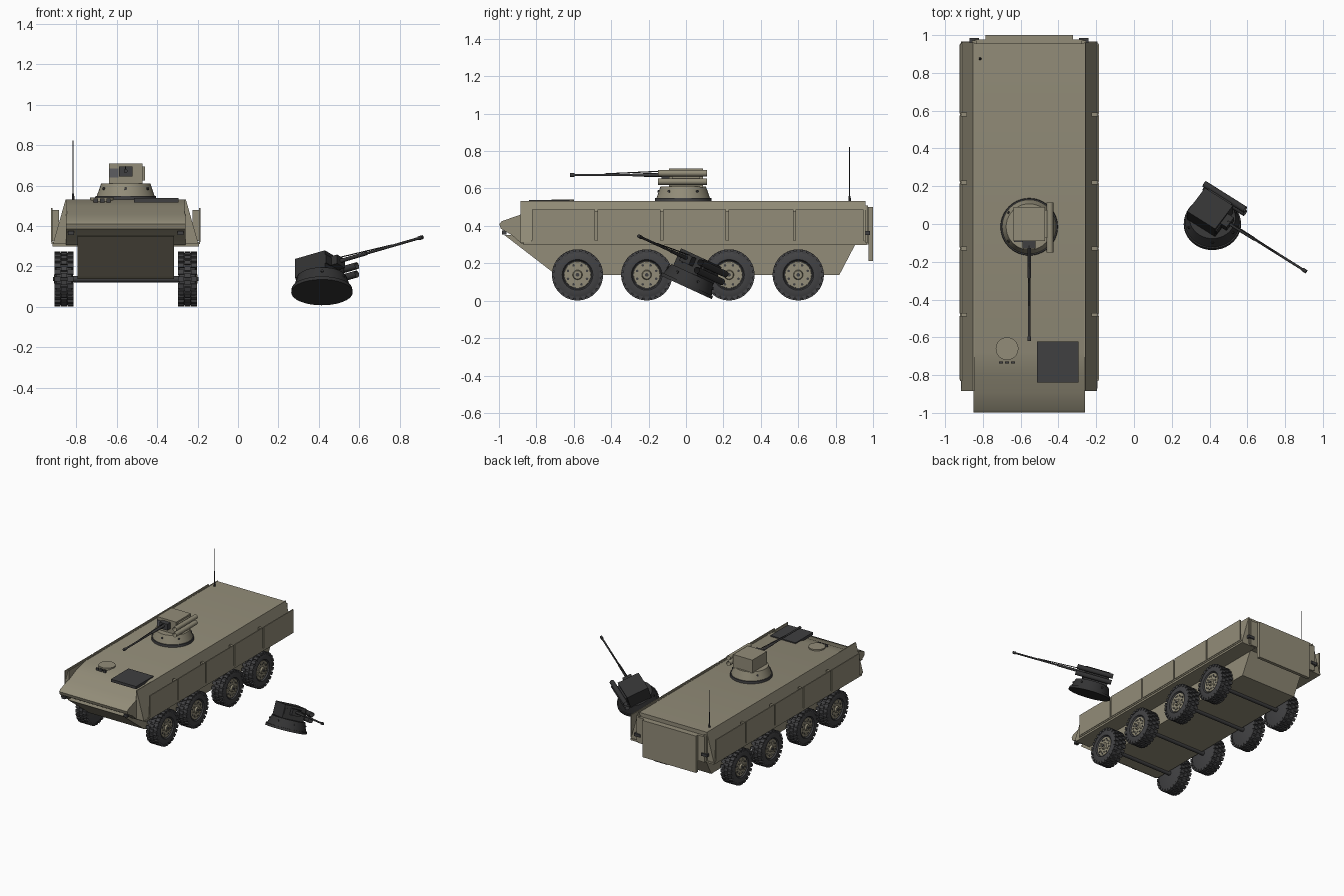
import bpy, bmesh, math
from mathutils import Matrix, Vector

if "Cube" in bpy.data.objects:
    bpy.data.objects.remove(bpy.data.objects["Cube"])


def mat(name, rgb):
    m = bpy.data.materials.new(name)
    m.diffuse_color = (*rgb, 1)
    m.use_nodes = True
    m.node_tree.nodes["Principled BSDF"].inputs["Base Color"].default_value = m.diffuse_color
    return m


TAN = mat("olive tan paint", (0.29, 0.265, 0.19))
DARK = mat("dark grey metal", (0.05, 0.05, 0.052))
TYRE = mat("tyre rubber", (0.055, 0.055, 0.058))
BURNT = mat("charred metal", (0.033, 0.033, 0.034))
LENS = mat("sensor grey", (0.11, 0.11, 0.12))
CX = -0.555                       # vehicle centre line
CAR = Matrix.Translation((CX, 0, 0))


def finish(name, bm, m, frame=CAR, smooth=False):
    bmesh.ops.recalc_face_normals(bm, faces=bm.faces)
    bm.transform(frame)
    me = bpy.data.meshes.new(name)
    bm.to_mesh(me)
    bm.free()
    me.materials.append(m)
    ob = bpy.data.objects.new(name, me)
    bpy.context.collection.objects.link(ob)
    if smooth:
        bpy.context.view_layer.objects.active = ob
        bpy.ops.object.select_all(action='DESELECT')
        ob.select_set(True)
        bpy.ops.object.shade_smooth_by_angle(angle=math.radians(35))
    return ob


def add_box(bm, lo, hi, rot=None):
    lo, hi = Vector(lo), Vector(hi)
    t = Matrix.Translation((lo + hi) / 2) @ Matrix.Diagonal((*(hi - lo), 1))
    bmesh.ops.create_cube(bm, size=1, matrix=(rot @ t) if rot else t)


def box(name, lo, hi, m, frame=CAR):
    bm = bmesh.new()
    add_box(bm, lo, hi)
    return finish(name, bm, m, frame)


def add_rod(bm, a, b, r1, r2=None, seg=16, caps=True):
    a, b = Vector(a), Vector(b)
    d = b - a
    t = Matrix.Translation((a + b) / 2) @ d.to_track_quat('Z', 'Y').to_matrix().to_4x4()
    bmesh.ops.create_cone(bm, cap_ends=caps, segments=seg, radius1=r1,
                          radius2=r1 if r2 is None else r2, depth=d.length, matrix=t)


def rod(name, a, b, m, r1, r2=None, seg=16, frame=CAR, caps=True):
    bm = bmesh.new()
    add_rod(bm, a, b, r1, r2, seg, caps)
    return finish(name, bm, m, frame, True)


def prism(name, pts, axis, lo, hi, m, smooth=False):
    """Extrude a 2D profile along x (pts are y,z) or y (pts are x,z)."""
    bm = bmesh.new()
    vec = (lambda p, t: (t, p[0], p[1])) if axis == 'x' else (lambda p, t: (p[0], t, p[1]))
    f = bm.faces.new([bm.verts.new(vec(p, lo)) for p in pts])
    ex = bmesh.ops.extrude_face_region(bm, geom=[f])
    d = Vector(vec((0, 0), hi - lo))
    bmesh.ops.translate(bm, verts=[v for v in ex['geom'] if isinstance(v, bmesh.types.BMVert)], vec=d)
    return finish(name, bm, m, CAR, smooth)


# Hull: upper body with sloping nose, narrower belly
prism("upper_hull", [(-0.68, 0.53), (-0.80, 0.50), (-0.89, 0.458), (-0.985, 0.425), (-0.998, 0.41),
                     (-0.99, 0.385), (-0.93, 0.35), (-0.88, 0.305), (0.955, 0.305), (0.955, 0.53)],
      'x', -0.295, 0.295, TAN, True)
prism("lower_hull", [(-0.97, 0.35), (-0.71, 0.15), (-0.68, 0.138), (0.82, 0.138), (0.91, 0.31), (-0.80, 0.36)],
      'x', -0.238, 0.238, TAN)

for s, side in ((-1, "left"), (1, "right")):
    # Flared side sponson, lower ledge and applique panels
    prism(side + "_sponson", [(s * 0.29, 0.532), (s * 0.297, 0.532), (s * 0.36, 0.31), (s * 0.29, 0.31)],
          'y', -0.885, 0.96, TAN)
    box(side + "_ledge", (s * 0.30 - 0.062, -0.87, 0.298), (s * 0.30 + 0.062, 0.965, 0.312), TAN)
    cuts = [-0.83, -0.48, -0.13, 0.22, 0.58, 0.955]
    bm = bmesh.new()
    for a, b in zip(cuts, cuts[1:]):
        add_box(bm, (s * 0.366 - 0.004, a + 0.006, 0.322), (s * 0.366 + 0.004, b - 0.006, 0.488))
    finish(side + "_armour_panels", bm, TAN)
    bm = bmesh.new()
    for c in cuts[1:-1]:
        add_box(bm, (s * 0.345 - 0.016, c - 0.01, 0.325), (s * 0.345 + 0.016, c + 0.01, 0.48))
    add_box(bm, (s * 0.35 - 0.016, -0.83, 0.312), (s * 0.35 + 0.016, 0.955, 0.322))
    finish(side + "_panel_brackets", bm, TAN)
    # Lamps
    box(side + "_front_lamp", (s * 0.27 - 0.015, -0.985, 0.355), (s * 0.27 + 0.015, -0.96, 0.375), DARK)
    box(side + "_tail_lamp", (s * 0.29 - 0.025, 0.95, 0.35), (s * 0.29 + 0.025, 0.985, 0.372), DARK)
    box(side + "_rear_flange", (s * 0.29 - 0.012, 0.95, 0.31), (s * 0.29 + 0.012, 0.972, 0.51), TAN)

# Rear ramp
box("rear_ramp", (-0.232, 0.975, 0.212), (0.232, 1.0, 0.50), TAN)
box("ramp_frame", (-0.29, 0.95, 0.30), (0.29, 0.976, 0.50), TAN)

# Roof fittings
box("engine_grille", (0.042, -0.84, 0.517), (0.26, -0.622, 0.538), DARK)
rod("driver_hatch", (-0.117, -0.66, 0.50), (-0.117, -0.66, 0.54), TAN, 0.06, seg=32)
bm = bmesh.new()
for i in (-1, 0, 1):
    add_box(bm, (-0.117 + i * 0.032 - 0.011, -0.738, 0.505), (-0.117 + i * 0.032 + 0.011, -0.728, 0.535))
finish("periscopes", bm, DARK)
rod("antenna_base", (-0.26, 0.875, 0.52), (-0.26, 0.875, 0.56), DARK, 0.008, 0.005, 10)
rod("antenna", (-0.26, 0.875, 0.55), (-0.26, 0.875, 0.822), DARK, 0.003, 0.0025, 8)

# Wheels: lathed tyre, tread lugs, outer hub with bolts
ZC = 0.138
for i, y in enumerate((-0.58, -0.21, 0.23, 0.60)):
    rod(f"axle_{i}", (-0.29, y, ZC), (0.29, y, ZC), DARK, 0.016, seg=12)
    for s in (-1, 1):
        F = CAR @ Matrix.Translation((s * 0.305, y, ZC)) @ Matrix.Diagonal((s, 1, 1, 1))
        tag = f"{'left' if s < 0 else 'right'}_{i}"
        bm = bmesh.new()
        prof = [(-0.044, 0.0), (-0.044, 0.115), (-0.038, 0.128), (0.038, 0.128),
                (0.046, 0.115), (0.046, 0.082), (0.036, 0.076), (0.03, 0.0)]
        vs = [bm.verts.new((x, 0, r)) for x, r in prof]
        es = [bm.edges.new(e) for e in zip(vs, vs[1:])]
        bmesh.ops.spin(bm, geom=vs + es, axis=(1, 0, 0), cent=(0, 0, 0), angle=math.tau, steps=40,
                       use_merge=True)
        bmesh.ops.remove_doubles(bm, verts=bm.verts, dist=1e-5)
        finish("tyre_" + tag, bm, TYRE, F, True)
        bm = bmesh.new()
        for k in range(24):
            for j, (x0, x1) in enumerate(((-0.047, -0.017), (-0.014, 0.014), (0.017, 0.047))):
                R = Matrix.Rotation(math.tau * (k + 0.5 * (j % 2)) / 24, 4, 'X')
                add_box(bm, (x0, -0.0115, 0.116), (x1, 0.0115, 0.1365), R)
        finish("tread_" + tag, bm, TYRE, F)
        bm = bmesh.new()
        add_rod(bm, (0.028, 0, 0), (0.038, 0, 0), 0.075, 0.07, 32)
        add_rod(bm, (0.036, 0, 0), (0.05, 0, 0), 0.027, 0.022, 20)
        for k in range(8):
            a = math.tau * k / 8
            c, d = 0.048 * math.cos(a), 0.048 * math.sin(a)
            add_rod(bm, (0.036, c, d), (0.044, c, d), 0.006, seg=6)
        finish("hub_" + tag, bm, TAN, F, True)
        rod("hub_cap_" + tag, (0.048, 0, 0), (0.054, 0, 0), DARK, 0.01, seg=12, frame=F)
        bm = bmesh.new()
        for k in range(8):
            a = math.tau * (k + 0.5) / 8
            c, d = 0.055 * math.cos(a), 0.055 * math.sin(a)
            add_rod(bm, (0.036, c, d), (0.040, c, d), 0.007, seg=8)
        finish("hub_holes_" + tag, bm, DARK, F)


def turret(prefix, F, body, metal, lens):
    """Remote turret; origin at ring centre, gun along local -y."""
    rod(prefix + "ring", (0, 0, 0), (0, 0, 0.018), metal, 0.152, 0.15, 40, F)
    rod(prefix + "cone", (0, 0, 0.018), (0, 0, 0.08), body, 0.143, 0.122, 40, F)
    box(prefix + "housing", (-0.083, -0.075, 0.075), (0.083, 0.105, 0.178), body, F)
    # Gun with mantlet, sleeve, muzzle and stay
    box(prefix + "mantlet", (-0.034, -0.115, 0.115), (0.034, -0.07, 0.163), metal, F)
    box(prefix + "sensor", (-0.080, -0.081, 0.110), (-0.036, -0.074, 0.155), lens, F)
    bm = bmesh.new()
    add_rod(bm, (0, -0.11, 0.142), (0, -0.27, 0.142), 0.010, 0.009, 12)
    add_rod(bm, (0, -0.26, 0.142), (0, -0.60, 0.142), 0.0065, 0.0065, 12)
    add_rod(bm, (0, -0.58, 0.142), (0, -0.605, 0.142), 0.010, 0.010, 12)
    add_rod(bm, (0, -0.10, 0.163), (0, -0.42, 0.148), 0.003, 0.003, 6)
    finish(prefix + "gun", bm, metal, F, True)
    # Launcher tubes on the right, open at both ends
    bm = bmesh.new()
    for z in (0.107, 0.152):
        add_rod(bm, (0.11, -0.135, z), (0.11, 0.128, z), 0.0175, seg=20, caps=False)
    finish(prefix + "launcher_tubes", bm, body, F, True)
    box(prefix + "launcher_bracket", (0.08, -0.06, 0.095), (0.095, 0.09, 0.165), body, F)
    # Smoke ports round the cone
    bm = bmesh.new()
    for a in (-145, -90, -35, 35, 145):
        c, d = math.cos(math.radians(a)), math.sin(math.radians(a))
        add_rod(bm, (0.12 * c, 0.12 * d, 0.052), (0.137 * c, 0.137 * d, 0.055), 0.007, seg=8)
    finish(prefix + "ports", bm, metal, F)


turret("turret_", Matrix.Translation((CX, -0.015, 0.53)), TAN, DARK, LENS)

# Detached burnt turret lying beside the vehicle, tilted
up = Vector((0, 0.42, 0.91)).normalized()
fwd = Vector((0.41, -0.25, 0.135))
fwd = (fwd - up * fwd.dot(up)).normalized()
right = (-fwd).cross(up)
rot = Matrix((right, -fwd, up)).transposed().to_4x4()
turret("wreck_", Matrix.Translation((0.415, 0.0, 0.072)) @ rot, BURNT, BURNT, BURNT)
